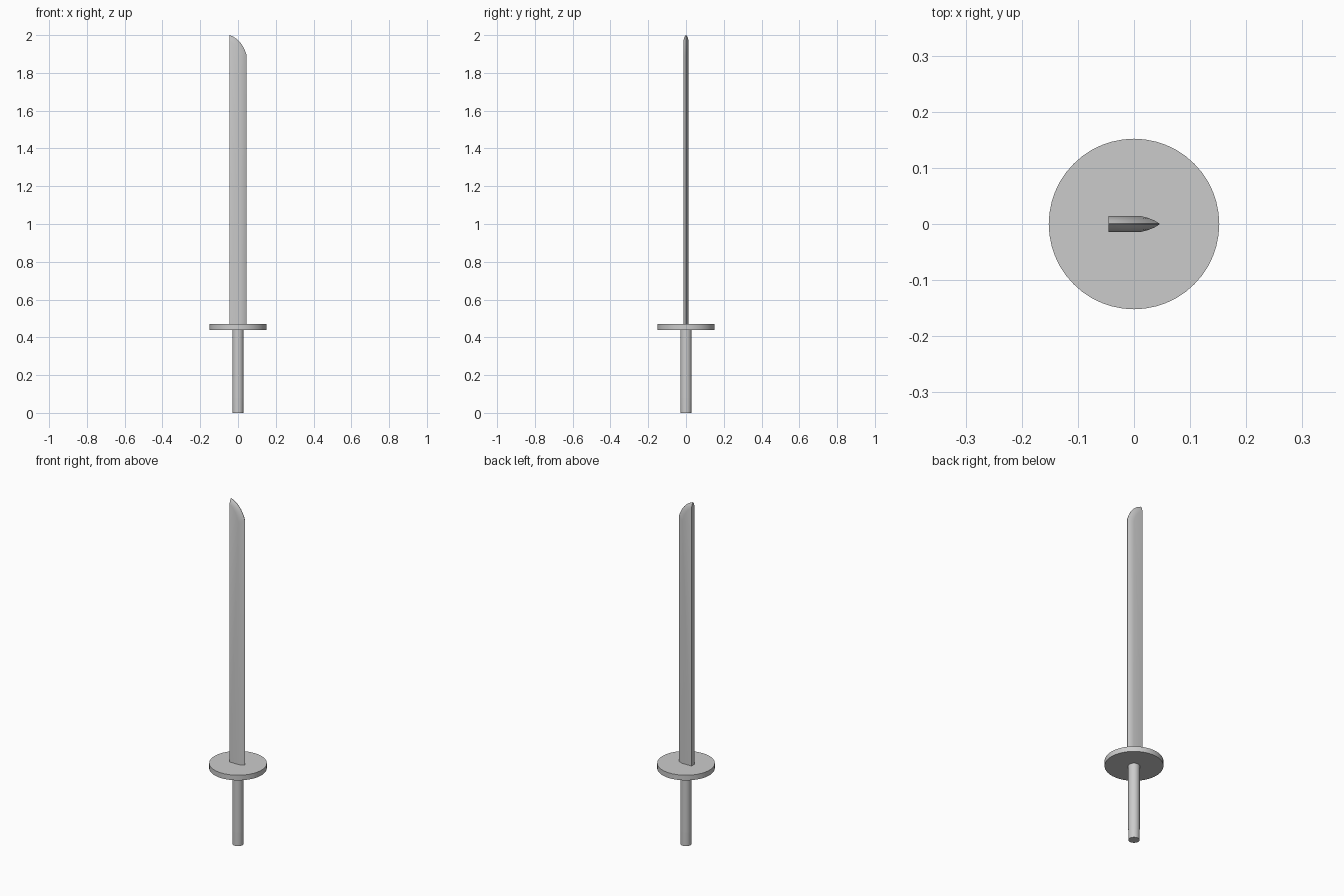
import bpy
import bmesh
import math

if "Cube" in bpy.data.objects:
    bpy.data.objects.remove(bpy.data.objects["Cube"])


def finish(ob, angle=30):
    bpy.ops.object.select_all(action='DESELECT')
    ob.select_set(True)
    bpy.context.view_layer.objects.active = ob
    bpy.ops.object.shade_smooth_by_angle(angle=math.radians(angle))


def round_part(name, r_bottom, r_top, z0, z1, sides):
    bpy.ops.mesh.primitive_cone_add(vertices=sides, radius1=r_bottom, radius2=r_top,
                                    depth=z1 - z0, location=(0, 0, (z0 + z1) / 2))
    ob = bpy.context.object
    ob.name = name
    finish(ob)


# Handle, end cap and round guard
round_part("end_cap", 0.029, 0.03, 0.0, 0.08, 32)
round_part("handle", 0.03, 0.03, 0.08, 0.445, 32)
round_part("guard", 0.152, 0.152, 0.44, 0.47, 48)

# Blade: nested outlines from the cutting edge in to the flat side
SPINE, BASE, STEPS = -0.045, 0.465, 10


def outline(edge_x, shoulder_z, tip_z):
    """Straight edge from the guard, then a curved tip back to the spine."""
    pts = [(edge_x, BASE)]
    mid_x = SPINE + (edge_x - SPINE) * 0.72
    mid_z = shoulder_z + (tip_z - shoulder_z) * 0.8
    for i in range(STEPS + 1):
        t = i / STEPS
        a, b, c = (1 - t) ** 2, 2 * t * (1 - t), t * t
        pts.append((a * edge_x + b * mid_x + c * SPINE,
                    a * shoulder_z + b * mid_z + c * tip_z))
    return pts


# edge x, shoulder z, tip z, half thickness
LAYERS = [(0.045, 1.895, 2.0, 0.001), (0.036, 1.89, 1.993, 0.0065),
          (0.026, 1.885, 1.983, 0.0105), (0.013, 1.88, 1.968, 0.014)]

bm = bmesh.new()
sides = []
for s in (-1, 1):
    rows = [[bm.verts.new((x, s * y, z)) for x, z in outline(e, sh, tip)]
            for e, sh, tip, y in LAYERS]
    heel = bm.verts.new((SPINE, s * LAYERS[-1][3], BASE))
    for a, b in zip(rows, rows[1:]):
        for i in range(len(a) - 1):
            bm.faces.new((a[i], a[i + 1], b[i + 1], b[i]))
    bm.faces.new(rows[-1] + [heel])
    sides.append((rows, heel))

# Join both halves along the edge, the spine and the base
(l_rows, l_heel), (r_rows, r_heel) = sides
for i in range(len(l_rows[0]) - 1):
    bm.faces.new((l_rows[0][i], l_rows[0][i + 1], r_rows[0][i + 1], r_rows[0][i]))
for end, cap in ((-1, "spine"), (0, "base")):
    left = [r[end] for r in l_rows] + [l_heel]
    right = [r[end] for r in r_rows] + [r_heel]
    bm.faces.new(left + right[::-1])
bmesh.ops.recalc_face_normals(bm, faces=bm.faces)

mesh = bpy.data.meshes.new("blade")
bm.to_mesh(mesh)
bm.free()
blade = bpy.data.objects.new("blade", mesh)
bpy.context.collection.objects.link(blade)
finish(blade)
